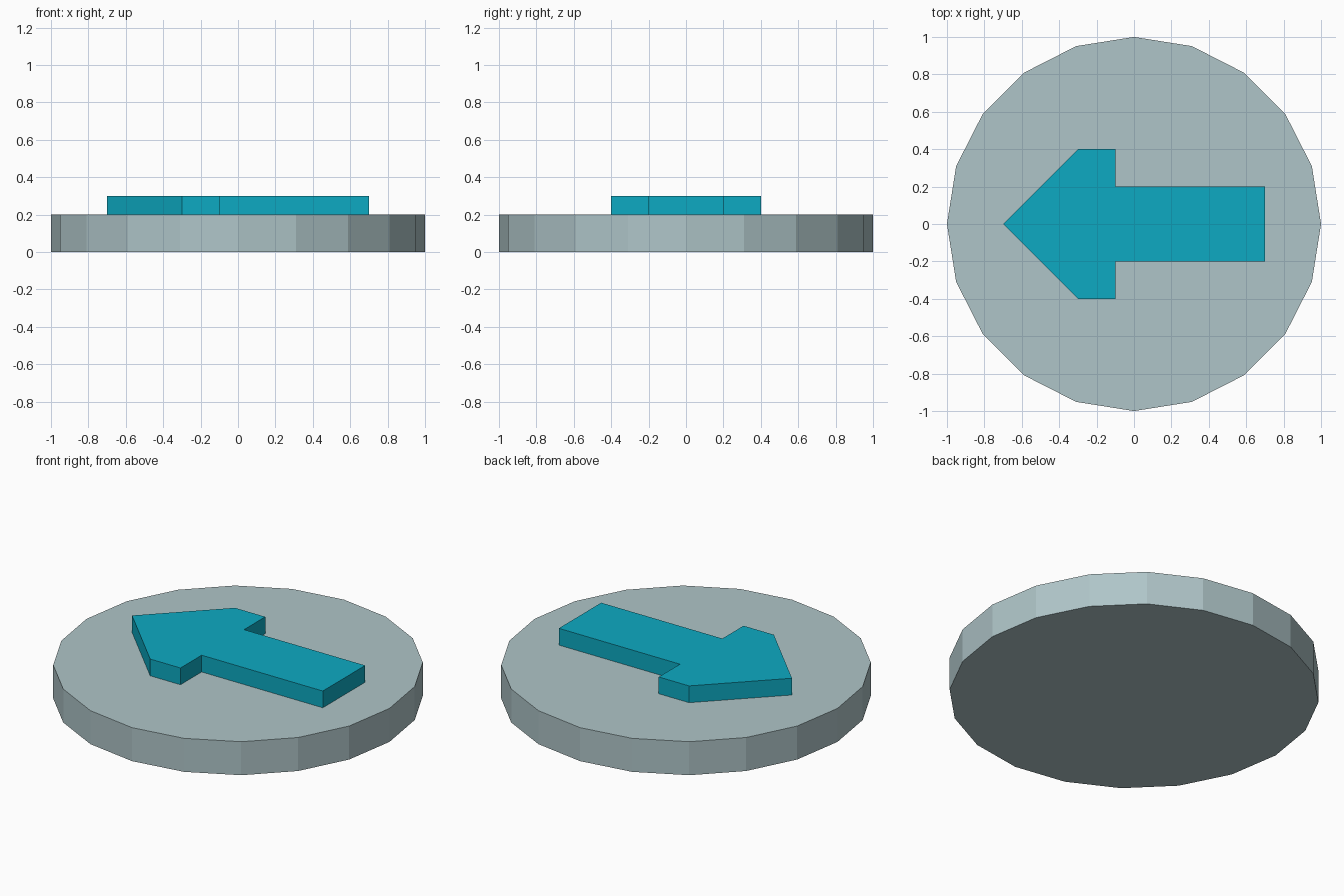
import bpy
import bmesh

cube = bpy.data.objects.get("Cube")
if cube:
    bpy.data.objects.remove(cube, do_unlink=True)


def make_material(name, rgb):
    mat = bpy.data.materials.new(name)
    mat.use_nodes = True
    color = (*rgb, 1.0)
    mat.diffuse_color = color
    mat.node_tree.nodes["Principled BSDF"].inputs["Base Color"].default_value = color
    return mat


def extrude_profile(name, outline, bottom, height, mat):
    """Raise a flat outline into a closed prism."""
    bm = bmesh.new()
    face = bm.faces.new([bm.verts.new((x, y, bottom)) for x, y in outline])
    raised = bmesh.ops.extrude_face_region(bm, geom=[face], use_keep_orig=True)
    top = [v for v in raised["geom"] if isinstance(v, bmesh.types.BMVert)]
    bmesh.ops.translate(bm, verts=top, vec=(0, 0, height))
    bmesh.ops.recalc_face_normals(bm, faces=bm.faces)
    mesh = bpy.data.meshes.new(name)
    bm.to_mesh(mesh)
    bm.free()
    mesh.materials.append(mat)
    obj = bpy.data.objects.new(name, mesh)
    bpy.context.collection.objects.link(obj)
    return obj


grey = make_material("pale grey", (0.43, 0.56, 0.58))
teal = make_material("teal", (0.004, 0.40, 0.54))

# Faceted round base
base_height = 0.2
bpy.ops.mesh.primitive_cylinder_add(
    vertices=20, radius=1, depth=base_height, location=(0, 0, base_height / 2))
base = bpy.context.object
base.name = "round_base"
base.data.materials.append(grey)

# Raised arrow pointing to the right side, mirrored across its long axis
half = [(-0.3, -0.4), (-0.1, -0.4), (-0.1, -0.2), (0.7, -0.2)]
outline = [(-0.7, 0)] + half + [(x, -y) for x, y in reversed(half)]
extrude_profile("arrow", outline, base_height, 0.1, teal)
